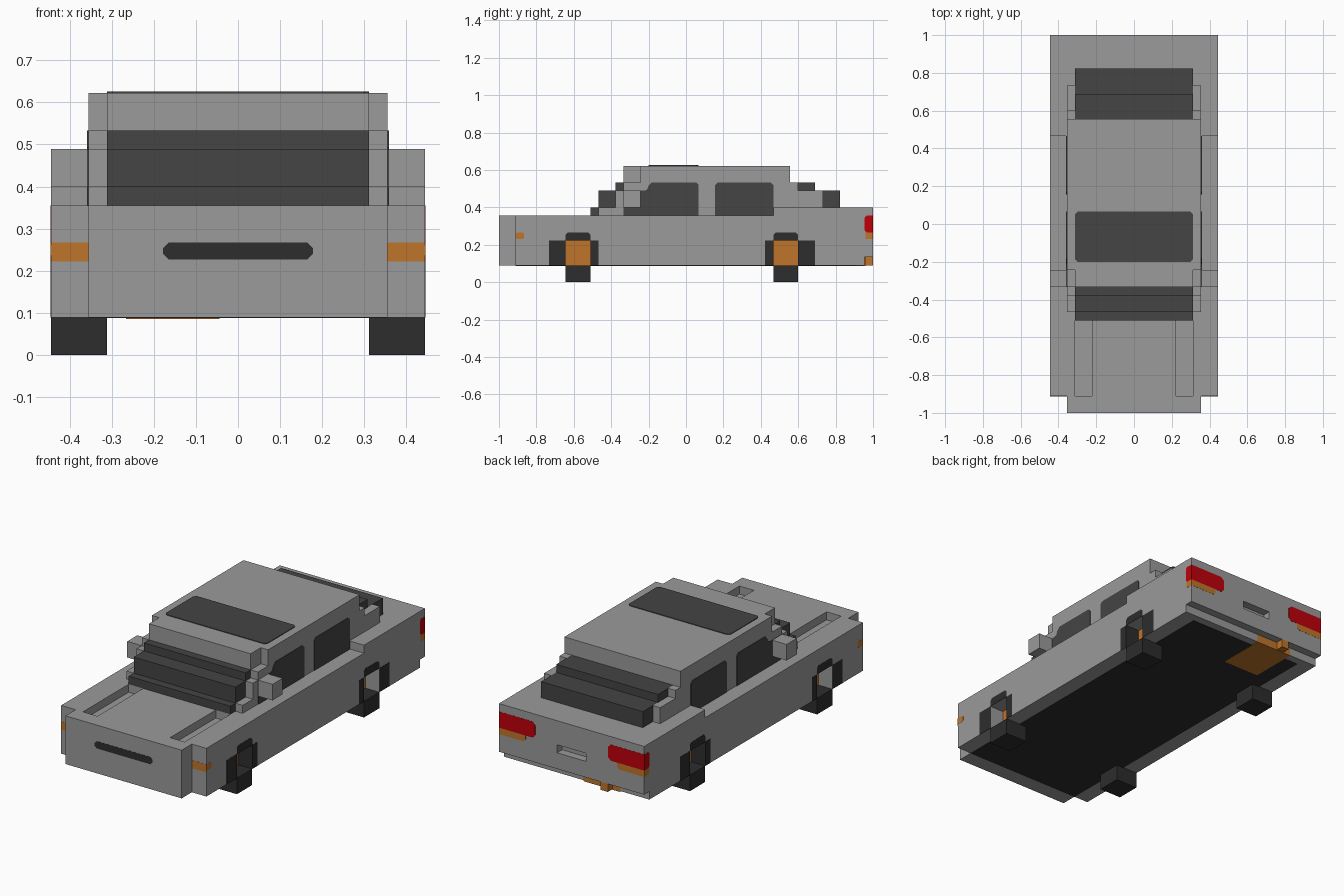
import bpy, bmesh

if "Cube" in bpy.data.objects:
    bpy.data.objects.remove(bpy.data.objects["Cube"], do_unlink=True)

U = 2 / 45      # one block
T = 0.08        # thickness of painted plates, in blocks


def material(name, r, g, b):
    m = bpy.data.materials.new(name)
    m.use_nodes = True
    m.diffuse_color = (r, g, b, 1)
    bsdf = m.node_tree.nodes["Principled BSDF"]
    bsdf.inputs["Base Color"].default_value = (r, g, b, 1)
    bsdf.inputs["Roughness"].default_value = 0.8
    return m


GREY = material("grey_paint", 0.325, 0.325, 0.325)
GLASS = material("dark_glass", 0.058, 0.058, 0.058)
BLACK = material("black_rubber", 0.026, 0.026, 0.026)
ORANGE = material("orange", 0.52, 0.178, 0.024)
RED = material("red_lamp", 0.52, 0.0, 0.003)


def prism(name, parts, mats, mirror=False, axis="x", rule=None):
    """Extrude outlines between two depths. parts: (outline, start, end).
    axis x: outline is (y, z); axis y: outline is (x, z); axis z: outline is (x, y)."""
    bm = bmesh.new()
    for outline, a, b in parts:
        for s in ((1, -1) if mirror else (1,)):
            rings = []
            for d in (a, b):
                ring = []
                for p, q in outline:
                    x, y, z = {"x": (d, p, q), "y": (p, d, q), "z": (p, q, d)}[axis]
                    ring.append(bm.verts.new((s * x * U, y * U - 1, z * U)))
                rings.append(ring)
            lo, hi = rings
            n = len(lo)
            bm.faces.new(lo)
            bm.faces.new(hi[::-1])
            for i in range(n):
                j = (i + 1) % n
                bm.faces.new((lo[i], lo[j], hi[j], hi[i]))
    bmesh.ops.recalc_face_normals(bm, faces=bm.faces)
    if rule:
        for f in bm.faces:
            c = f.calc_center_median()
            f.material_index = rule(c.x / U, (c.y + 1) / U, c.z / U, f.normal)
    me = bpy.data.meshes.new(name)
    bm.to_mesh(me)
    bm.free()
    for m in mats:
        me.materials.append(m)
    ob = bpy.data.objects.new(name, me)
    bpy.context.collection.objects.link(ob)
    return ob


def rect(a, b, c, d):
    return [(a, c), (b, c), (b, d), (a, d)]


def clipped(a, b, c, d, r=0.3):
    """Rectangle with clipped corners."""
    return [(a + r, c), (b - r, c), (b, c + r), (b, d - r),
            (b - r, d), (a + r, d), (a, d - r), (a, c + r)]


# Body: side-on slices, mirrored left to right
tail = [(44, 2), (44, 3), (45, 3), (45, 9), (33, 9), (33, 8)]
plate_tail = [(44, 2), (44, 3), (45, 3), (45, 5), (44, 5), (44, 6), (45, 6),
              (45, 9), (33, 9), (33, 8)]
groove = [(11, 8), (11, 7), (2, 7), (2, 8)]
nose = [(0, 8), (0, 2)]
arches = [(2, 2), (8, 2), (8, 5), (11, 5), (11, 2), (33, 2), (33, 5), (36, 5), (36, 2)]


def well_rule(x, y, z, n):
    inside = (8 <= y <= 11 or 33 <= y <= 36) and 2 < z <= 5
    return 1 if inside and abs(n.x) < 0.5 and 8 < abs(x) < 10 else 0


prism("body", [(plate_tail + nose, 0, 2), (tail + nose, 2, 5),
               (tail + groove + nose, 5, 7), (tail + nose, 7, 8),
               (arches + tail + [(2, 8)], 8, 10)],
      [GREY, BLACK], mirror=True, rule=well_rule)

# Cabin: stepped pillars, side walls and roof
pillar = [(12, 8), (12, 9), (14, 9), (14, 11), (15, 11), (15, 12), (17, 12), (17, 14),
          (35, 14), (35, 12), (36, 12), (36, 11), (39, 11), (39, 9), (38, 8)]
prism("cabin_sides", [(pillar, 7, 8)], [GREY], mirror=True)
prism("roof", [(rect(15, 35, 12, 14), -7, 7)], [GREY])

# Stepped windscreen and rear window
prism("windscreen", [([(11, 8), (11, 9), (12, 9), (12, 11), (14, 11), (14, 12),
                       (20, 12), (20, 8)], -7, 7)], [GLASS])
prism("rear_window", [([(30, 9), (30, 12), (38, 12), (38, 11), (41, 11), (41, 9)], -7, 7)],
      [GLASS])

# Side windows and sunroof
front_pane = [(15, 8), (24, 8), (24, 11.7), (23.7, 12), (18.4, 12), (18, 11.6),
              (17.8, 11.1), (17.4, 11), (15, 11)]
rear_pane = [(26, 8), (33, 8), (33, 11.7), (32.7, 12), (26.3, 12), (26, 11.7)]
prism("side_windows", [(front_pane, 8, 8 + T), (rear_pane, 8, 8 + T)], [GLASS], mirror=True)
prism("sunroof", [(clipped(-7, 7, 18, 24), 14, 14 + T)], [GLASS], axis="z")

# Door mirrors
prism("door_mirrors", [(rect(15, 17, 9, 11), 8, 10)], [GREY], mirror=True)

# Wheels, arch trims and hubs
wheels, trims, hubs = [], [], []
for y, before, after in ((8, 2, 1), (33, 1, 2)):
    wheels.append((rect(y, y + 3, 0, 2), 7, 10))
    hubs.append((rect(y, y + 3, 2, 5), 8, 8 + T))
    trims += [(rect(y - before, y, 2, 5), 10, 10 + T / 4),
              (rect(y + 3, y + 3 + after, 2, 5), 10, 10 + T / 4),
              ([(y, 5), (y + 3, 5), (y + 3, 5.7), (y + 2.7, 6), (y + 0.3, 6), (y, 5.7)],
               10, 10 + T / 4)]
prism("wheels", wheels, [BLACK], mirror=True)
prism("wheel_hubs", hubs, [ORANGE], mirror=True)
prism("arch_trims", trims, [BLACK], mirror=True)

# Grille and front indicators
prism("grille", [(clipped(-4, 4, 5.1, 6), -T / 4, 0)], [BLACK], axis="y")
prism("front_indicators", [(rect(8, 10, 5, 6), 2 - T / 4, 2)], [ORANGE], mirror=True, axis="y")
prism("side_indicators", [(clipped(2, 3, 5.2, 6, 0.15), 10, 10 + T / 4)], [ORANGE], mirror=True)

# Rear lamps, wrapping round the corners
prism("tail_lamps_rear", [([(5.4, 6), (10, 6), (10, 8), (5.4, 8), (5, 7.6), (5, 6.4)],
                           45, 45 + T / 4)], [RED], mirror=True, axis="y")
prism("tail_lamps_side", [([(44.2, 6), (45, 6), (45, 8), (44.2, 8), (44, 7.8), (44, 6.2)],
                           10, 10 + T / 4)], [RED], mirror=True)
prism("rear_indicators", [([(6.6, 5.2), (10, 5.2), (10, 6), (6.3, 6), (6.3, 5.5)],
                           45, 45 + T / 4)], [ORANGE], mirror=True, axis="y")
prism("rear_side_indicators", [(rect(44.1, 45, 5.2, 6), 10, 10 + T / 4)], [ORANGE], mirror=True)

# Underside, silencer and tailpipe
prism("floor", [(rect(-8, 8, 2, 43), 2 - T / 2, 2)], [BLACK], axis="z")
prism("silencer", [(rect(38, 44 + T, 2 - T, 2.95), -6, -1)], [ORANGE])
prism("tailpipe", [(rect(44, 45, 2, 3), -5, -4)], [ORANGE])
